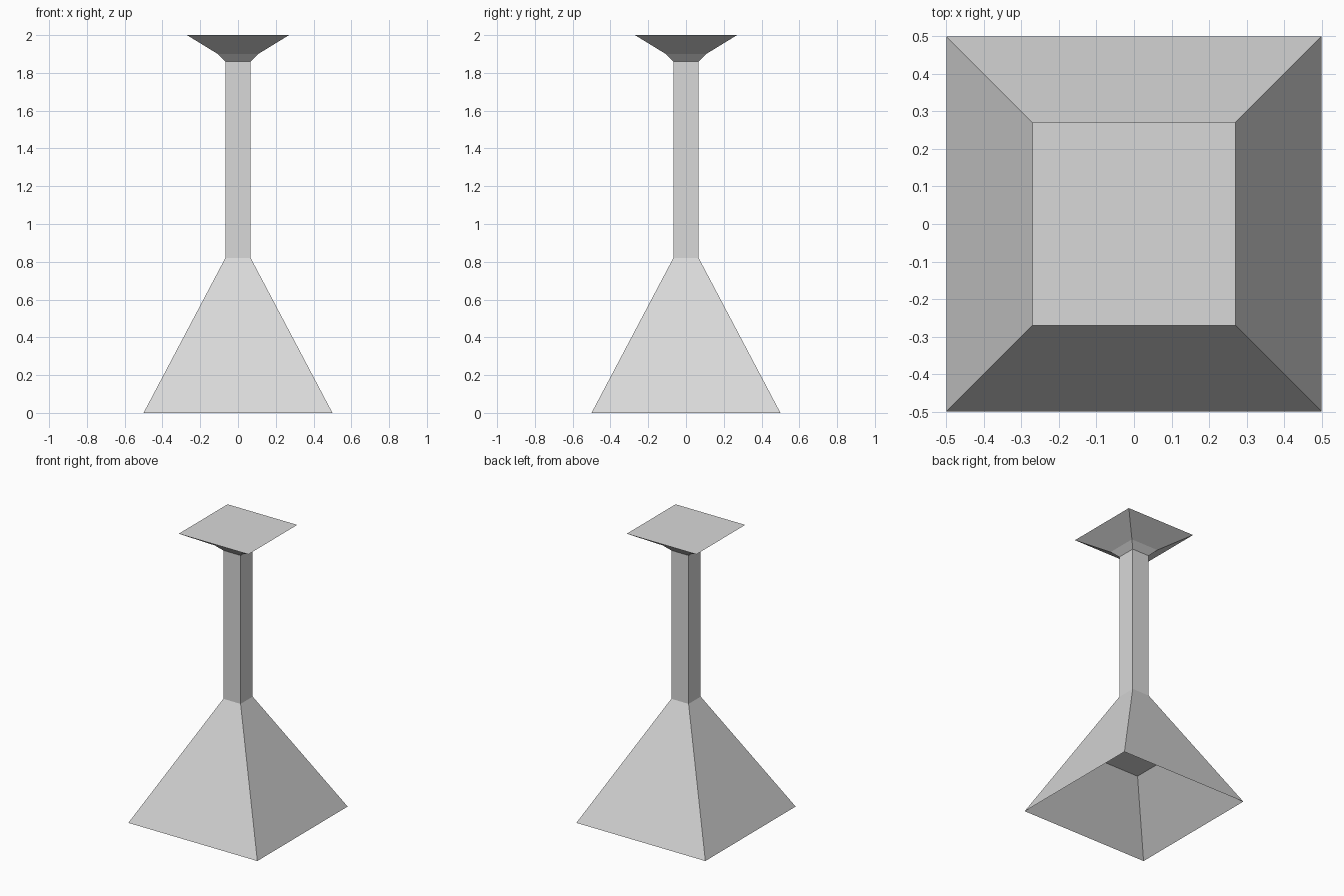
import bpy
import bmesh

cube = bpy.data.objects.get("Cube")
if cube:
    bpy.data.objects.remove(cube, do_unlink=True)

grey = bpy.data.materials.new("light grey")
grey.use_nodes = True
COLOUR = (0.69, 0.69, 0.69, 1)
grey.diffuse_color = COLOUR
grey.node_tree.nodes["Principled BSDF"].inputs["Base Color"].default_value = COLOUR


def square_loft(name, rings, cap_end=False):
    """Skin square rings given as (half width, height), optionally closing the last one."""
    bm = bmesh.new()
    loops = [[bm.verts.new((sx * half, sy * half, z))
              for sx, sy in ((-1, -1), (1, -1), (1, 1), (-1, 1))]
             for half, z in rings]
    for low, high in zip(loops, loops[1:]):
        for i in range(4):
            j = (i + 1) % 4
            bm.faces.new((low[i], low[j], high[j], high[i]))
    if cap_end:
        bm.faces.new(loops[-1])
    mesh = bpy.data.meshes.new(name)
    bm.to_mesh(mesh)
    bm.free()
    mesh.materials.append(grey)
    obj = bpy.data.objects.new(name, mesh)
    bpy.context.collection.objects.link(obj)
    return obj


SHAFT = 0.067
BASE_TOP, NECK = 0.82, 1.86

# Sloping foot, column and flared top plate
square_loft("base", [(0.5, 0), (SHAFT, BASE_TOP)])
square_loft("shaft", [(SHAFT, BASE_TOP), (SHAFT, NECK)])
square_loft("top_plate", [(SHAFT, NECK), (0.107, 1.9), (0.27, 2.0)], cap_end=True)

# Hollow underside of the foot, facing down and inward
hollow = square_loft("base_hollow", [(0.5, 0), (0.185, 0.375)], cap_end=True)
hollow.data.flip_normals()
